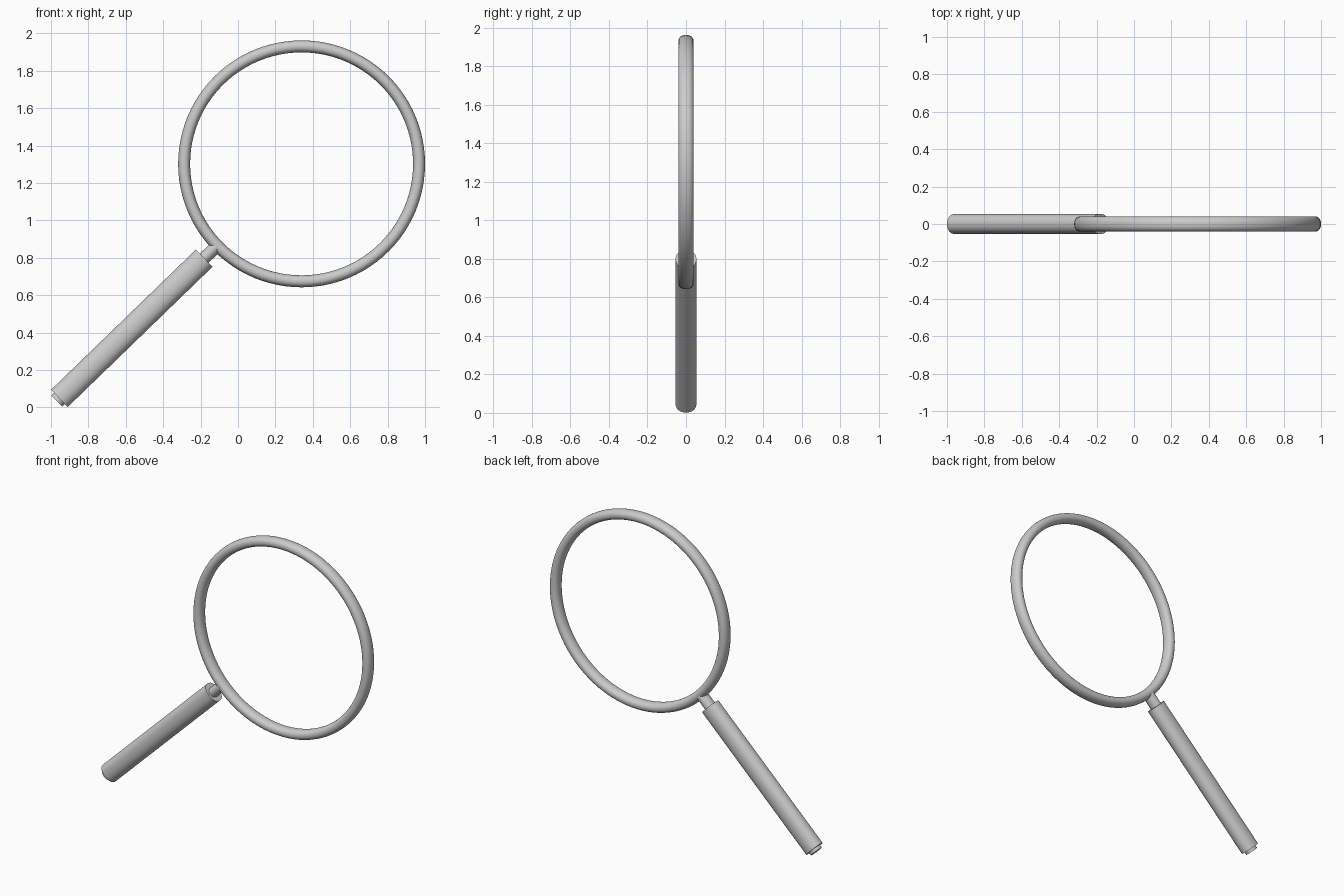
import bpy
import bmesh
from math import cos, sin, pi, radians
from mathutils import Vector, Matrix

if "Cube" in bpy.data.objects:
    bpy.data.objects.remove(bpy.data.objects["Cube"])

CENTRE = Vector((0.34, 0, 1.302))      # middle of the ring
BUTT = Vector((-0.955, 0, 0.048))      # lower end of the grip
AXIS = (CENTRE - BUTT).normalized()
SIDE = Vector((-AXIS.z, 0, AXIS.x))    # in-plane, across the handle
DEPTH = Vector((0, 1, 0))


def oval(a, b, n, power=2.0):
    """Slightly squared ellipse, half-widths a and b."""
    pts = []
    for i in range(n):
        c, s = cos(2 * pi * i / n), sin(2 * pi * i / n)
        pts.append((a * abs(c) ** (2 / power) * (1 if c >= 0 else -1),
                    b * abs(s) ** (2 / power) * (1 if s >= 0 else -1)))
    return pts


def skin(name, rings, closed=False):
    """Bridge equal point loops; cap the ends unless closed."""
    bm = bmesh.new()
    loops = [[bm.verts.new(p) for p in ring] for ring in rings]
    n = len(loops[0])
    pairs = list(zip(loops, loops[1:])) + ([(loops[-1], loops[0])] if closed else [])
    for lo, hi in pairs:
        for i in range(n):
            j = (i + 1) % n
            bm.faces.new((lo[i], lo[j], hi[j], hi[i]))
    if not closed:
        bm.faces.new(loops[0])
        bm.faces.new(loops[-1])
    bmesh.ops.recalc_face_normals(bm, faces=bm.faces)
    mesh = bpy.data.meshes.new(name)
    bm.to_mesh(mesh)
    bm.free()
    obj = bpy.data.objects.new(name, mesh)
    bpy.context.collection.objects.link(obj)
    bpy.ops.object.select_all(action='DESELECT')
    obj.select_set(True)
    bpy.context.view_layer.objects.active = obj
    bpy.ops.object.shade_smooth_by_angle(angle=radians(35))
    return obj


def rod(name, start, end, side, depth, power=2.0):
    """Oval rod along the handle axis, distances measured from the butt."""
    section = oval(side, depth, 40, power)
    skin(name, [[BUTT + AXIS * t + SIDE * u + DEPTH * v for u, v in section]
                for t in (start, end)])


# Ring frame around the open lens
frame = oval(0.032, 0.04, 24, 2.2)
skin("lens_ring", [[CENTRE + Matrix.Rotation(2 * pi * k / 96, 3, 'Y') @ Vector((0.628 + u, v, 0))
                    for u, v in frame] for k in range(96)], closed=True)

# Grip, neck joining it to the ring, and small end cap
reach = (CENTRE - BUTT).length
rod("handle_grip", 0, 1.078, 0.064, 0.054, 2.2)
rod("neck", 1.06, reach - 0.632, 0.034, 0.04)
rod("end_cap", -0.02, 0.02, 0.042, 0.04)
